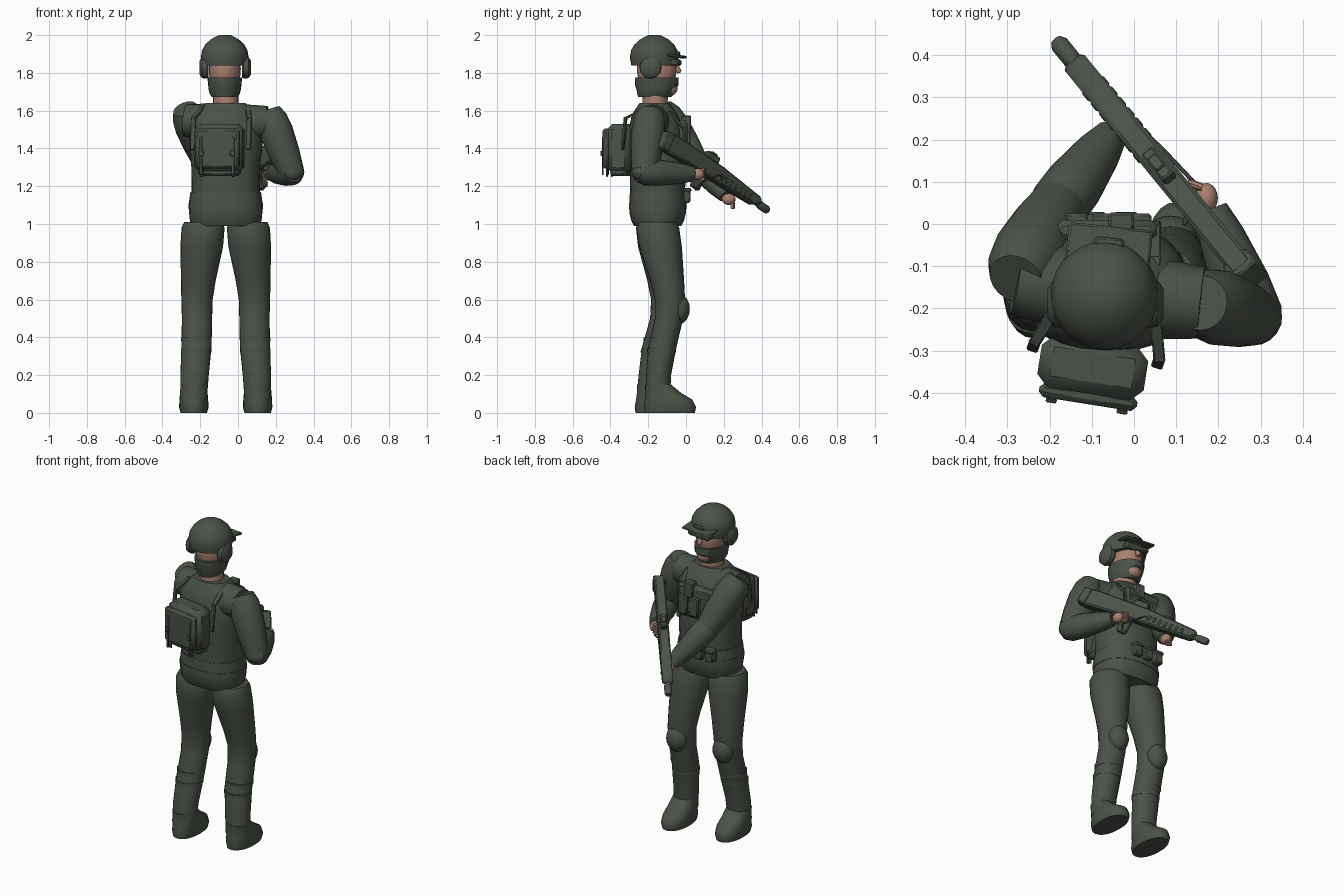
import bpy
import bmesh
from math import cos, sin, pi, radians, copysign
from mathutils import Matrix, Vector

old = bpy.data.objects.get("Cube")
if old:
    bpy.data.objects.remove(old, do_unlink=True)


def material(name, rgb):
    mat = bpy.data.materials.new(name)
    mat.use_nodes = True
    colour = (*rgb, 1)
    mat.diffuse_color = colour
    shader = mat.node_tree.nodes["Principled BSDF"]
    shader.inputs["Base Color"].default_value = colour
    shader.inputs["Roughness"].default_value = 0.9
    return mat


GREEN = material("dark_green", (0.07, 0.085, 0.065))
SKIN = material("skin", (0.4, 0.22, 0.16))


def finish(bm, name, mat, place=None):
    """Turn a bmesh into a named object with sharp edges kept."""
    if place is not None:
        bm.transform(place)
    bmesh.ops.recalc_face_normals(bm, faces=bm.faces)
    mesh = bpy.data.meshes.new(name)
    bm.to_mesh(mesh)
    bm.free()
    mesh.materials.append(mat)
    obj = bpy.data.objects.new(name, mesh)
    bpy.context.collection.objects.link(obj)
    bpy.ops.object.select_all(action="DESELECT")
    obj.select_set(True)
    bpy.context.view_layer.objects.active = obj
    bpy.ops.object.shade_smooth_by_angle(angle=radians(40))
    return obj


def loft(name, rings, mat=GREEN, place=None, sides=24, power=1.0):
    """Skin a stack of elliptical rings (x, y, z, rx, ry)."""
    bm = bmesh.new()
    loops = []
    for x, y, z, rx, ry in rings:
        loop = []
        for i in range(sides):
            a = 2 * pi * i / sides
            c = copysign(abs(cos(a)) ** power, cos(a))
            s = copysign(abs(sin(a)) ** power, sin(a))
            loop.append(bm.verts.new((x + rx * c, y + ry * s, z)))
        loops.append(loop)
    for low, high in zip(loops, loops[1:]):
        for i in range(sides):
            j = (i + 1) % sides
            bm.faces.new((low[i], low[j], high[j], high[i]))
    bm.faces.new(loops[0])
    bm.faces.new(loops[-1])
    return finish(bm, name, mat, place)


def limb(name, a, b, profile, mat=GREEN, sides=20):
    """Straight round tube from a to b; profile holds (fraction, radius)."""
    a, b = Vector(a), Vector(b)
    axis = b - a
    place = Matrix.Translation(a) @ axis.to_track_quat("Z", "Y").to_matrix().to_4x4()
    rings = [(0, 0, t * axis.length, r, r) for t, r in profile]
    return loft(name, rings, mat, place, sides)


def ball(name, centre, radii, mat=GREEN):
    bm = bmesh.new()
    bmesh.ops.create_uvsphere(bm, u_segments=20, v_segments=12, radius=1)
    return finish(bm, name, mat, Matrix.Translation(centre) @ Matrix.Diagonal((*radii, 1)))


def box(name, centre, size, place=None, bevel=0.006):
    bm = bmesh.new()
    bmesh.ops.create_cube(bm, size=1)
    bm.transform(Matrix.Translation(centre) @ Matrix.Diagonal((*size, 1)))
    bmesh.ops.bevel(bm, geom=bm.edges[:], offset=bevel, segments=1, affect="EDGES")
    return finish(bm, name, GREEN, place)


def strip(name, points, width, thick):
    """Flat webbing made of one plate per pair of points."""
    for a, b in zip(points, points[1:]):
        a, b = Vector(a), Vector(b)
        turn = (b - a).to_track_quat("Y", "Z").to_matrix().to_4x4()
        size = (width, (b - a).length + thick, thick)
        box(name, (0, 0, 0), size, Matrix.Translation((a + b) / 2) @ turn, thick / 4)


def slab(name, outline, width, place):
    """Side outline (along, up) extruded to a width."""
    bm = bmesh.new()
    face = bm.faces.new([bm.verts.new((-width / 2, y, z)) for y, z in outline])
    grown = bmesh.ops.extrude_face_region(bm, geom=[face])["geom"]
    verts = [v for v in grown if isinstance(v, bmesh.types.BMVert)]
    bmesh.ops.translate(bm, verts=verts, vec=(width, 0, 0))
    bmesh.ops.bevel(bm, geom=bm.edges[:], offset=0.008, segments=1, affect="EDGES")
    return finish(bm, name, GREEN, place)


# Torso, jacket hem and belt
CX = -0.065
loft("jacket_skirt", [(CX, -0.15, z, rx, ry) for z, rx, ry in (
    (0.99, 0.182, 0.125), (1.02, 0.19, 0.14), (1.06, 0.194, 0.15),
    (1.12, 0.194, 0.15), (1.17, 0.187, 0.147))], power=0.85)
loft("torso", [(CX, y, z, rx, ry) for y, z, rx, ry in (
    (-0.15, 1.15, 0.18, 0.145), (-0.15, 1.3, 0.182, 0.148), (-0.155, 1.42, 0.195, 0.15),
    (-0.16, 1.53, 0.192, 0.138), (-0.165, 1.59, 0.16, 0.115), (-0.167, 1.64, 0.105, 0.08))], power=0.85)
loft("belt", [(CX, -0.15, z, 0.197, 0.152) for z in (1.08, 1.11)], power=0.85)

# Legs, knee pads, gaiter straps and boots
LEG = [(0.055, -0.15, 1.01, 0.1, 0.1), (0.055, -0.15, 0.98, 0.114, 0.114),
       (0.062, -0.135, 0.88, 0.113, 0.113), (0.08, -0.1, 0.7, 0.092, 0.09),
       (0.087, -0.085, 0.6, 0.083, 0.08), (0.087, -0.09, 0.5, 0.08, 0.075),
       (0.09, -0.125, 0.35, 0.08, 0.075), (0.1, -0.145, 0.2, 0.075, 0.066),
       (0.104, -0.15, 0.08, 0.07, 0.066)]
BOOT = [(0.104, -0.085, 0, 0.07, 0.132), (0.104, -0.085, 0.03, 0.078, 0.138),
        (0.104, -0.092, 0.07, 0.076, 0.126), (0.104, -0.12, 0.105, 0.073, 0.095),
        (0.104, -0.148, 0.15, 0.07, 0.069)]
for side, mirror in (("right", False), ("left", True)):
    def move(x, y, z):
        return (2 * CX - x, y - 0.05 * (1 - z), z) if mirror else (x, y, z)

    def shaped(rings):
        return [(*move(x, y, z), rx, ry) for x, y, z, rx, ry in rings]

    loft(side + "_leg", shaped(LEG))
    loft(side + "_boot", shaped(BOOT), power=0.9)
    ball(side + "_knee_pad", move(0.087, -0.037, 0.55), (0.065, 0.057, 0.08))
    for z, y in ((0.38, -0.118), (0.32, -0.13)):
        loft(side + "_gaiter_strap", shaped([(0.092, y, z + h, 0.081, 0.076) for h in (0, 0.02)]))

# Head, mask and helmet
limb("neck", (CX, -0.167, 1.58), (CX, -0.16, 1.74), [(0, 0.067), (1, 0.067)], SKIN)
ball("head", (-0.07, -0.155, 1.82), (0.085, 0.105, 0.14), SKIN)
ball("chin", (-0.067, -0.085, 1.718), (0.045, 0.04, 0.04), SKIN)
limb("nose", (-0.066, -0.055, 1.845), (-0.065, -0.035, 1.8), [(0, 0.008), (0.8, 0.016), (1, 0.01)], SKIN, 8)
loft("face_mask", [(-0.07, y, z, rx, ry) for y, z, rx, ry in (
    (-0.165, 1.672, 0.068, 0.088), (-0.162, 1.69, 0.08, 0.097), (-0.16, 1.715, 0.086, 0.102),
    (-0.155, 1.735, 0.088, 0.116), (-0.155, 1.775, 0.092, 0.114))])
loft("helmet", [(-0.07, -0.168, z, r, r * 1.02) for z, r in (
    (1.84, 0.119), (1.88, 0.127), (1.92, 0.12), (1.95, 0.103),
    (1.975, 0.077), (1.99, 0.052), (2.0, 0.03))], sides=28)
yaw = Matrix.Translation((-0.06, -0.06, 1.89)) @ Matrix.Rotation(radians(-6), 4, "Z") @ Matrix.Rotation(radians(-8), 4, "X")
box("helmet_brim", (0, 0, 0), (0.2, 0.11, 0.014), yaw)
box("goggles", (0, 0, -0.034), (0.155, 0.07, 0.034), yaw, 0.01)
box("brim_clip", (0, 0, 0.015), (0.07, 0.05, 0.02), yaw)
for x, out in ((-0.18, -0.025), (0.045, 0.025)):
    limb("ear_cup", (x - out, -0.188, 1.828), (x + out, -0.188, 1.828),
         [(0, 0.05), (0.2, 0.058), (0.7, 0.056), (1, 0.035)])

# Arms: far arm supports the fore-end, near arm holds the grip
SLEEVE = [(0, 0.065), (0.14, 0.084), (0.35, 0.09), (0.7, 0.082), (1, 0.068)]
CUFF = [(-0.15, 0.055), (0, 0.071), (0.3, 0.07), (0.75, 0.055), (1, 0.04)]
ARMS = {"right": ((0.16, -0.187, 1.6), (0.283, -0.22, 1.275), (0.182, 0.035, 1.265)),
        "left": ((-0.28, -0.13, 1.61), (-0.178, 0.045, 1.34), (-0.055, 0.21, 1.15))}
for side, (shoulder, elbow, wrist) in ARMS.items():
    limb(side + "_upper_arm", shoulder, elbow, SLEEVE)
    limb(side + "_forearm", elbow, wrist, CUFF)
    ball(side + "_elbow", elbow, (0.068, 0.068, 0.055))
    joint = Vector(shoulder) - Vector((0, 0, 0.06))
    limb(side + "_shoulder_yoke", (CX, -0.165, 1.53), joint, [(0, 0.1), (0.5, 0.098), (1, 0.085)])
    reach = (Vector(wrist) - Vector(elbow)).normalized()
    palm = Vector(wrist) + reach * 0.028
    ball(side + "_hand", palm, (0.027, 0.036, 0.03), SKIN)
    for i in range(4):
        root = palm + reach * 0.028 + Vector((0, 0, 0.024 - i * 0.016))
        limb(side + "_finger", root, root + Vector((-0.035, 0.012, 0)),
             [(0, 0.009), (0.7, 0.01), (1, 0.006)], SKIN, 8)

# Rifle, in its own frame: y toward the muzzle, z up
start = Vector((0.27, -0.12, 1.45))
aim = Vector((-0.45, 0.55, -0.38)).normalized()
across = aim.cross(Vector((0, 0, 1))).normalized()
gun = Matrix((across, aim, across.cross(aim))).transposed().to_4x4()
gun.translation = start
slab("rifle_body", [(0, -0.06), (0, 0.045), (0.1, 0.055), (0.42, 0.055), (0.72, 0.035),
                    (0.74, 0.01), (0.7, -0.022), (0.4, -0.038), (0.2, -0.042)], 0.06, gun)
box("butt_pad", (0, 0.015, -0.005), (0.072, 0.05, 0.1), gun)
box("sight", (0, 0.34, 0.07), (0.036, 0.09, 0.04), gun)
box("sight_cap", (0, 0.34, 0.092), (0.026, 0.04, 0.012), gun, 0.003)
box("magazine", (0, 0.31, -0.08), (0.03, 0.06, 0.1), gun)
box("pistol_grip", (0, 0.23, -0.07), (0.032, 0.04, 0.08), gun)
for i in range(7):
    box("handguard_rib", (0, 0.43 + i * 0.036, 0), (0.066, 0.018, 0.034), gun, 0.004)
limb("barrel", gun @ Vector((0, 0.7, 0.003)), gun @ Vector((0, 0.81, 0.003)),
     [(0, 0.016), (0.3, 0.016), (0.4, 0.022), (0.9, 0.022), (1, 0.016)], sides=12)
sling = [(-0.02, 0.26, 1.22), (0.07, 0.175, 1.26), (0.155, 0.085, 1.22), (0.13, 0.05, 1.18), (0.12, 0, 1.28)]
strip("sling", sling, 0.01, 0.006)

# Backpack, in a slightly turned frame
pack = Matrix.Translation((-0.1, -0.355, 1.41)) @ Matrix.Rotation(radians(-9), 4, "Z")
box("pack_body", (0, 0.015, -0.01), (0.255, 0.13, 0.26), pack, 0.03)
box("pack_panel", (0, -0.055, -0.01), (0.235, 0.035, 0.21), pack, 0.012)
box("pack_base", (0, 0.015, -0.13), (0.22, 0.09, 0.05), pack, 0.012)
for x in (-0.085, 0.085):
    box("pack_strap", (x, -0.073, -0.05), (0.016, 0.008, 0.2), pack, 0.002)
    box("pack_buckle", (x, -0.077, -0.035), (0.026, 0.012, 0.03), pack, 0.003)
    box("pack_tail", (x, -0.05, -0.13), (0.018, 0.008, 0.06), pack, 0.002)

# Shoulder harness, chest rig and pouches
for x, y, inner in ((-0.24, -0.295, -0.19), (0.055, -0.335, 0.05)):
    strip("shoulder_strap", [(x, y, 1.4), (x + 0.005, y + 0.015, 1.56), (inner, -0.21, 1.615),
                             (inner, -0.08, 1.59), (inner, -0.01, 1.5), (inner, 0, 1.34)], 0.028, 0.014)
box("chest_plate", (CX, -0.015, 1.45), (0.24, 0.05, 0.2), bevel=0.015)
box("radio_pouch", (-0.03, 0.002, 1.53), (0.06, 0.05, 0.09))
for x in (-0.14, -0.065, 0.01):
    box("magazine_pouch", (x, 0.01, 1.43), (0.062, 0.03, 0.12))
    box("belt_pouch", (x - 0.03, 0.0, 1.15), (0.055, 0.045, 0.075))
    box("belt_pouch_flap", (x - 0.03, 0.003, 1.18), (0.06, 0.05, 0.022))
